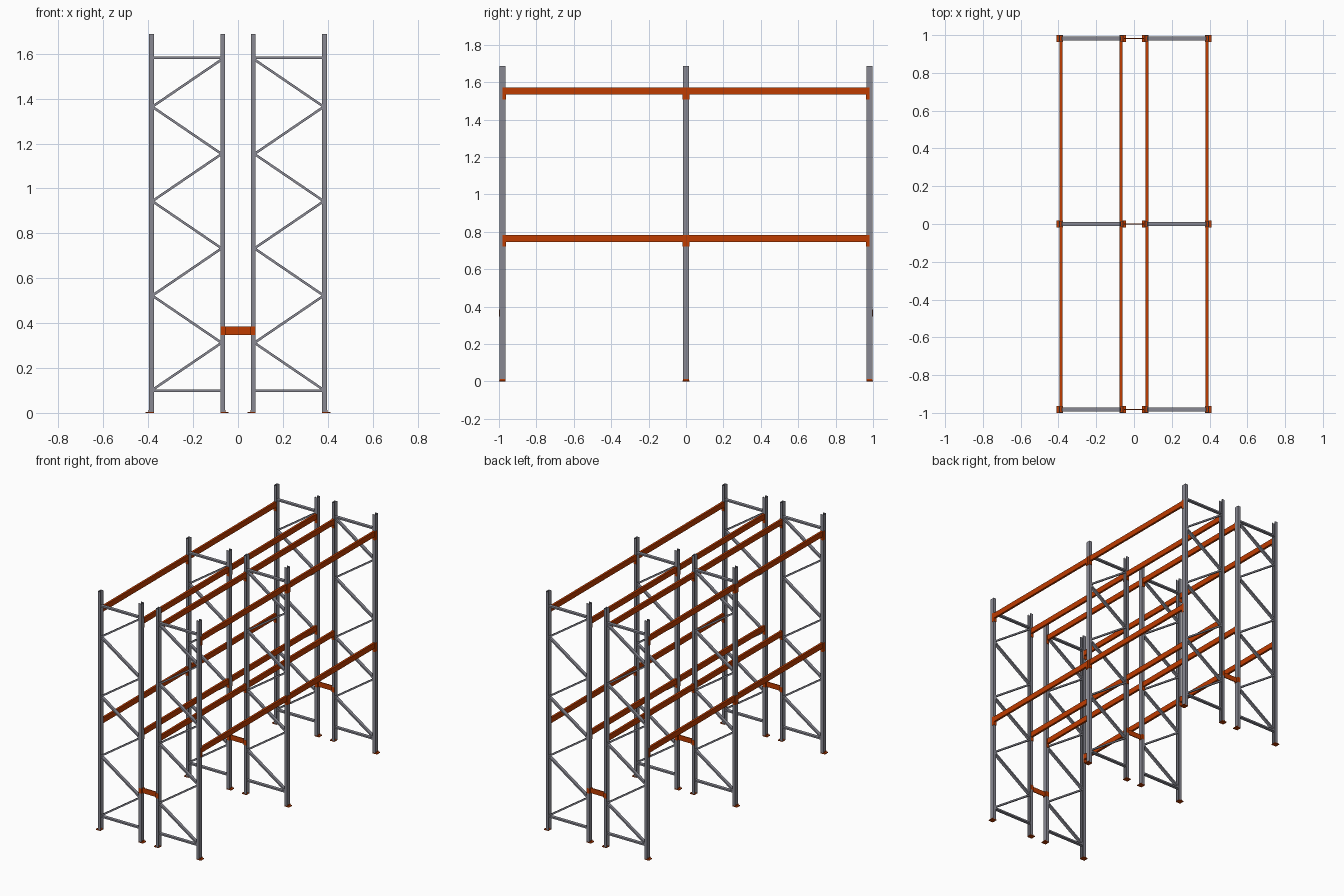
import bpy, bmesh, math
from mathutils import Vector, Matrix

if "Cube" in bpy.data.objects:
    bpy.data.objects.remove(bpy.data.objects["Cube"])


def material(name, rgb):
    m = bpy.data.materials.new(name)
    m.diffuse_color = (*rgb, 1)
    m.use_nodes = True
    m.node_tree.nodes["Principled BSDF"].inputs["Base Color"].default_value = m.diffuse_color
    return m


GREY = material("steel grey", (0.25, 0.25, 0.29))
ORANGE = material("rack orange", (0.52, 0.045, 0.0))

FRAMES = (-0.982, 0.0, 0.982)      # y of the upright frames
OUT, INN = 0.396, 0.057            # outer faces of the aisle and rear posts
DEPTH, HALF = 0.021, 0.016         # post section
HEIGHT = 1.687


def finish(name, bm, mat):
    bmesh.ops.recalc_face_normals(bm, faces=bm.faces)
    me = bpy.data.meshes.new(name)
    bm.to_mesh(me)
    bm.free()
    me.materials.append(mat)
    ob = bpy.data.objects.new(name, me)
    bpy.context.collection.objects.link(ob)
    return ob


def add_box(bm, x0, x1, y0, y1, z0, z1):
    size = Matrix.Diagonal((abs(x1 - x0), abs(y1 - y0), abs(z1 - z0), 1))
    loc = Matrix.Translation(((x0 + x1) / 2, (y0 + y1) / 2, (z0 + z1) / 2))
    bmesh.ops.create_cube(bm, size=1, matrix=loc @ size)


def add_strut(bm, a, b, thick, wide):
    # rectangular bar in the xz plane from a to b
    a, b = Vector(a), Vector(b)
    d = b - a
    rot = Matrix.Rotation(-math.atan2(d.z, d.x), 4, 'Y')
    size = Matrix.Diagonal((d.length, wide, thick, 1))
    bmesh.ops.create_cube(bm, size=1, matrix=Matrix.Translation((a + b) / 2) @ rot @ size)


def add_post(bm, x, s, y):
    # lipped channel; web at x, opening in direction s
    t, d, h, lip = 0.003, DEPTH, HALF, 0.007
    half = [(0, h), (d, h), (d, h - lip), (d - t, h - lip), (d - t, h - t), (t, h - t)]
    outline = half + [(u, -v) for u, v in reversed(half)]
    face = bm.faces.new([bm.verts.new((x + s * u, y + v, 0.004)) for u, v in outline])
    ext = bmesh.ops.extrude_face_region(bm, geom=[face])
    tops = [g for g in ext["geom"] if isinstance(g, bmesh.types.BMVert)]
    bmesh.ops.translate(bm, verts=tops, vec=(0, 0, HEIGHT - 0.004))


for side, label in ((-1, "left"), (1, "right")):
    posts = ((side * OUT, -side), (side * INN, side))   # web x, opening direction

    for i, y in enumerate(FRAMES):
        # upright posts
        bm = bmesh.new()
        for x, s in posts:
            add_post(bm, x, s, y)
        finish(f"{label}_uprights_{i}", bm, GREY)

        # foot plates, reaching out past the post, with a low bracket
        bm = bmesh.new()
        for x, s in posts:
            add_box(bm, x - s * 0.015, x + s * DEPTH, y - 0.018, y + 0.018, 0, 0.005)
            add_box(bm, x - s * 0.002, x, y - 0.016, y + 0.016, 0.005, 0.012)
        finish(f"{label}_foot_plates_{i}", bm, ORANGE)

        # zigzag bracing with a horizontal strut at each end
        bm = bmesh.new()
        xo, xi = side * 0.382, side * 0.073
        z0, step, n = 0.102, 0.2103, 7
        for z in (0.098, 1.583):
            add_strut(bm, (xo, y, z), (xi, y, z), 0.011, 0.023)
        for k in range(n):
            a, b = (xo, xi) if k % 2 == 0 else (xi, xo)
            add_strut(bm, (a, y, z0 + k * step), (b, y, z0 + (k + 1) * step), 0.011, 0.0225)
        finish(f"{label}_braces_{i}", bm, GREY)

    # load beams with end connectors; those on the aisle hook over the post face
    for level, ztop in (("lower", 0.784), ("upper", 1.572)):
        for (x, s), place in zip(posts, ("aisle", "rear")):
            x0 = x + s * (0.002 if place == "aisle" else 0.005)
            for bay in (0, 1):
                ya, yb = FRAMES[bay] + HALF, FRAMES[bay + 1] - HALF
                bm = bmesh.new()
                add_box(bm, x0, x0 + s * 0.015, ya, yb, ztop - 0.038, ztop)
                finish(f"{label}_{place}_{level}_beam_{bay}", bm, ORANGE)
                bm = bmesh.new()
                for ye, d in ((ya, 1), (yb, -1)):
                    if place == "aisle":
                        add_box(bm, x - s * 0.0015, x, ye - d * 0.0155, ye + d * 0.003,
                                ztop - 0.064, ztop)
                    add_box(bm, x, x + s * 0.02, ye, ye + d * 0.003,
                            ztop - 0.064, ztop)
                finish(f"{label}_{place}_{level}_connectors_{bay}", bm, ORANGE)

# row spacers joining the two racks, with brackets round the rear posts
for i, y in enumerate(FRAMES):
    bm = bmesh.new()
    z0, z1 = 0.348, 0.384
    add_box(bm, -INN, INN, y - 0.003, y + 0.003, z0, z1)
    for s in (-1, 1):
        add_box(bm, s * (INN - 0.002), s * INN, y - 0.0168, y + 0.0168, z0, z1)
        for e in (-1, 1):
            add_box(bm, s * INN, s * (INN + DEPTH), y + e * HALF, y + e * 0.0168, z0, z1)
    finish(f"row_spacer_{i}", bm, ORANGE)
